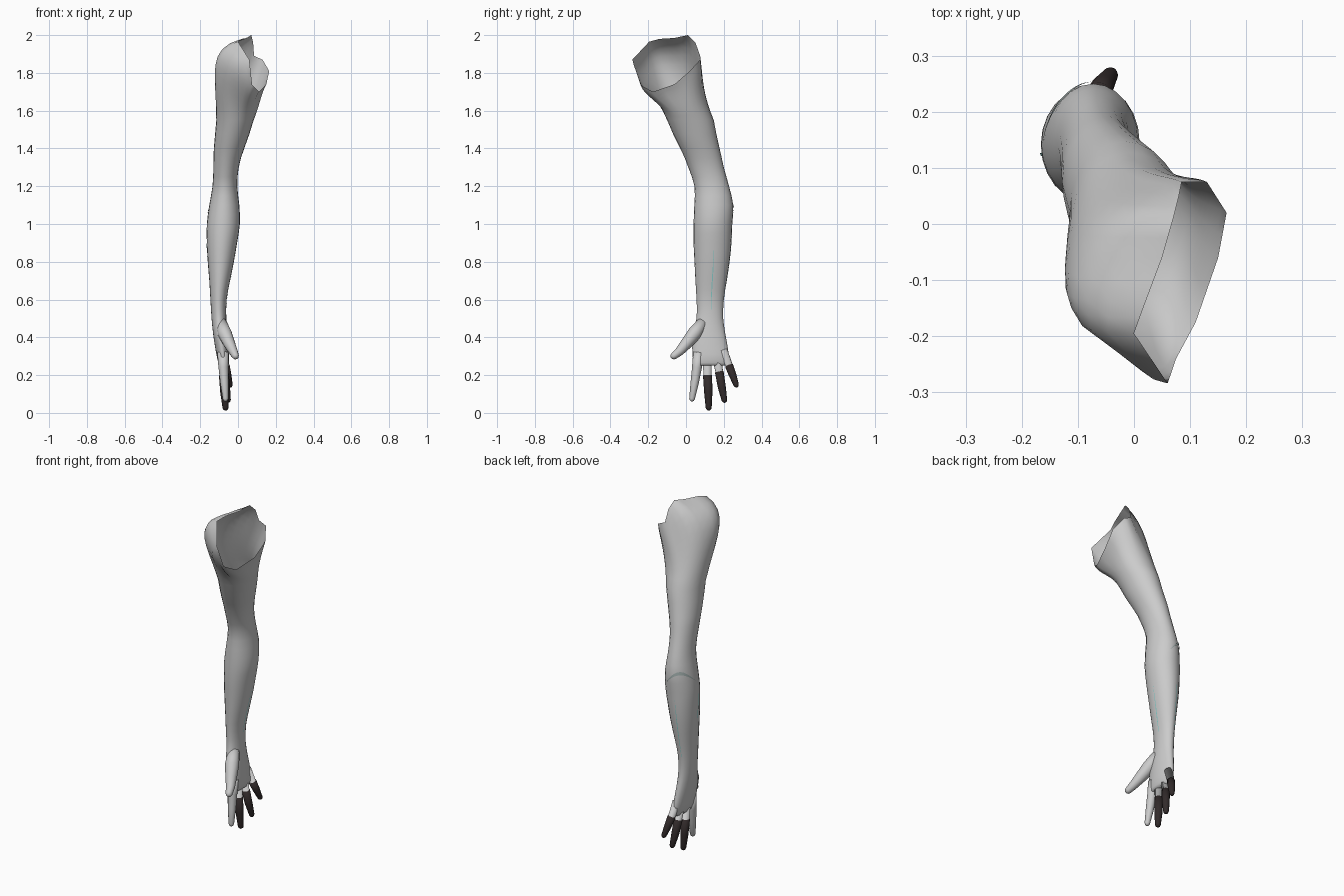
import bpy, bmesh, math
from mathutils import Vector

if "Cube" in bpy.data.objects:
    bpy.data.objects.remove(bpy.data.objects["Cube"])


def material(name, rgb):
    m = bpy.data.materials.new(name)
    m.diffuse_color = (*rgb, 1)
    m.use_nodes = True
    m.node_tree.nodes["Principled BSDF"].inputs["Base Color"].default_value = m.diffuse_color
    return m


SKIN = material("pale grey skin", (0.6, 0.6, 0.6))
DARK = material("dark finger covering", (0.032, 0.024, 0.024))
CYAN = material("cyan line", (0.25, 0.62, 0.6))
TEAL = material("dull teal crease", (0.36, 0.43, 0.42))
N = 24

# Arm outline: z, x min, x max, y min, y max
PROFILE = [
    (0.25, -0.095, -0.055, 0.045, 0.215), (0.28, -0.108, -0.048, 0.037, 0.227),
    (0.34, -0.12, -0.05, 0.033, 0.222), (0.42, -0.132, -0.056, 0.035, 0.208),
    (0.50, -0.14, -0.062, 0.056, 0.197), (0.60, -0.146, -0.06, 0.056, 0.20),
    (0.70, -0.152, -0.042, 0.05, 0.215), (0.80, -0.16, -0.022, 0.045, 0.23),
    (0.90, -0.165, -0.005, 0.04, 0.24), (1.00, -0.165, 0.01, 0.04, 0.245),
    (1.10, -0.152, 0.007, 0.044, 0.25), (1.20, -0.135, -0.004, 0.045, 0.228),
    (1.30, -0.13, 0.004, 0.012, 0.20), (1.40, -0.128, 0.033, -0.03, 0.178),
    (1.55, -0.115, 0.083, -0.10, 0.147)]

# Open edge of the shoulder, counter-clockwise from the inner side
RIM = [Vector(p) for p in (
    (0.15, -0.06, 1.74), (0.165, 0.02, 1.81), (0.13, 0.075, 1.87), (0.085, 0.075, 1.89),
    (0.08, 0.05, 1.96), (0.07, 0.01, 2.0), (0.05, -0.06, 1.985), (0.02, -0.14, 1.98),
    (0.0, -0.195, 1.965), (0.06, -0.284, 1.87), (0.075, -0.24, 1.735), (0.11, -0.175, 1.70))]


def spline(p0, p1, p2, p3, t):
    return 0.5 * (2 * p1 + (p2 - p0) * t + (2 * p0 - 5 * p1 + 4 * p2 - p3) * t * t
                  + (3 * p1 - p0 - 3 * p2 + p3) * t ** 3)


def surface(z, a, grow=0.0):
    """Point on the arm below the shoulder at height z and angle a."""
    i = max(k for k in range(len(PROFILE) - 1) if PROFILE[k][0] <= z + 1e-6)
    rows = [PROFILE[min(max(i + k, 0), len(PROFILE) - 1)] for k in (-1, 0, 1, 2)]
    t = (z - rows[1][0]) / (rows[2][0] - rows[1][0])
    x0, x1, y0, y1 = (spline(*(r[c] for r in rows), t) for c in (1, 2, 3, 4))
    return Vector(((x0 + x1) / 2 + ((x1 - x0) / 2 + grow) * math.cos(a),
                   (y0 + y1) / 2 + ((y1 - y0) / 2 + grow) * math.sin(a), z))


def loft(name, rings, mats, caps=(False, False), dark_from=None, closed=True):
    bm = bmesh.new()
    vs = [[bm.verts.new(p) for p in r] for r in rings]
    n = len(rings[0])
    for k in range(len(vs) - 1):
        for j in range(n if closed else n - 1):
            q = (j + 1) % n
            f = bm.faces.new((vs[k][j], vs[k][q], vs[k + 1][q], vs[k + 1][j]))
            f.material_index = int(dark_from is not None and k >= dark_from)
    if caps[0]:
        bm.faces.new(vs[0][::-1])
    if caps[1]:
        f = bm.faces.new(vs[-1])
        f.material_index = int(dark_from is not None)
    me = bpy.data.meshes.new(name)
    bm.to_mesh(me)
    bm.free()
    for m in mats:
        me.materials.append(m)
    ob = bpy.data.objects.new(name, me)
    bpy.context.collection.objects.link(ob)
    for p in me.polygons:
        p.use_smooth = True
    return ob


# Arm: palm, forearm and upper arm rings, then a curved sweep to the shoulder edge
angles = [2 * math.pi * j / N for j in range(N)]
rings = []
for k in range(len(PROFILE) - 1):
    za, zb = PROFILE[k][0], PROFILE[k + 1][0]
    rings += [[surface(za + (zb - za) * s / 2, a) for a in angles] for s in (0, 1)]


def shoulder(j, t):
    a = angles[j]
    p0 = surface(1.55, a)
    p3 = RIM[j // 2].lerp(RIM[(j // 2 + 1) % 12], 0.5 * (j % 2))
    dz = p3.z - p0.z
    outer = max(0, -math.cos(a - 0.3))
    p1 = p0 + 0.45 * dz * Vector((0.4 * max(0, math.cos(a)), -0.42, 1))
    p2 = p3 + Vector((-0.03 - 0.19 * outer, 0.015 * (1 - outer), -0.3 * dz * (1 - 0.6 * outer)))
    s = 1 - t
    return s ** 3 * p0 + 3 * s * s * t * p1 + 3 * s * t * t * p2 + t ** 3 * p3


rings += [[shoulder(j, t / 9) for j in range(N)] for t in range(10)]
loft("arm", rings, [SKIN], caps=(True, False))


# Fingers: tubes along paths of (x, y, z, radius), rounded at the tip
def finger(name, path, dark_from=None, sides=12):
    pts = [(Vector(p[:3]), p[3]) for p in path]
    d = (pts[-1][0] - pts[-2][0]).normalized()
    tip, r = pts[-1]
    pts += [(tip + d * r * 0.6, r * 0.78), (tip + d * r * 0.95, r * 0.3)]
    out = []
    for i, (p, r) in enumerate(pts):
        d = (pts[min(i + 1, len(pts) - 1)][0] - pts[max(i - 1, 0)][0]).normalized()
        u = Vector((1, 0, 0))
        u = (u - d * u.dot(d)).normalized()
        v = d.cross(u)
        out.append([p + r * (u * math.cos(2 * math.pi * j / sides)
                             + v * math.sin(2 * math.pi * j / sides)) for j in range(sides)])
    loft(name, out, [SKIN, DARK], (True, True), dark_from)


finger("thumb", [(-0.09, 0.09, 0.48, 0.03), (-0.07, 0.045, 0.42, 0.038), (-0.045, 0.0, 0.365, 0.031),
                 (-0.025, -0.035, 0.325, 0.024), (-0.014, -0.064, 0.302, 0.019)])
finger("index_finger", [(-0.08, 0.068, 0.32, 0.03), (-0.077, 0.058, 0.24, 0.026),
                        (-0.072, 0.046, 0.16, 0.022), (-0.066, 0.032, 0.075, 0.015)])
finger("middle_finger", [(-0.08, 0.112, 0.32, 0.026), (-0.077, 0.114, 0.20, 0.021),
                         (-0.077, 0.114, 0.199, 0.024), (-0.072, 0.118, 0.11, 0.022),
                         (-0.066, 0.12, 0.028, 0.016)], 1)
finger("ring_finger", [(-0.08, 0.158, 0.32, 0.026), (-0.073, 0.176, 0.218, 0.02),
                       (-0.073, 0.176, 0.217, 0.023), (-0.063, 0.19, 0.135, 0.021),
                       (-0.053, 0.203, 0.068, 0.015)], 1)
finger("little_finger", [(-0.078, 0.196, 0.33, 0.024), (-0.066, 0.228, 0.252, 0.019),
                         (-0.066, 0.228, 0.251, 0.022), (-0.055, 0.247, 0.20, 0.02),
                         (-0.042, 0.266, 0.148, 0.014)], 1)


# Thin surface lines along the forearm
def line(name, z0, z1, a, width=0.03):
    out = []
    for k in range(13):
        z = z0 + (z1 - z0) * k / 12
        w = width * math.sin(math.pi * (k + 0.4) / 12.8)
        out.append([surface(z, a + s * w, 0.002) for s in (-1, 1)])
    loft(name, out, [CYAN], closed=False)


line("inner_forearm_line", 0.52, 0.86, 0.08)
line("rear_forearm_line", 0.55, 0.95, 1.75)
line("outer_forearm_line", 0.80, 0.98, 3.3)

# Arched crease below the elbow
crease = []
for k in range(17):
    t = k / 16
    z = 1.05 + 0.06 * math.sin(math.pi * t)
    w = 0.001 + 0.008 * math.sin(math.pi * t)
    crease.append([surface(z + s * w, 1.25 + 1.9 * t, 0.003) for s in (1, -1)])
loft("elbow_crease", crease, [TEAL], closed=False)
